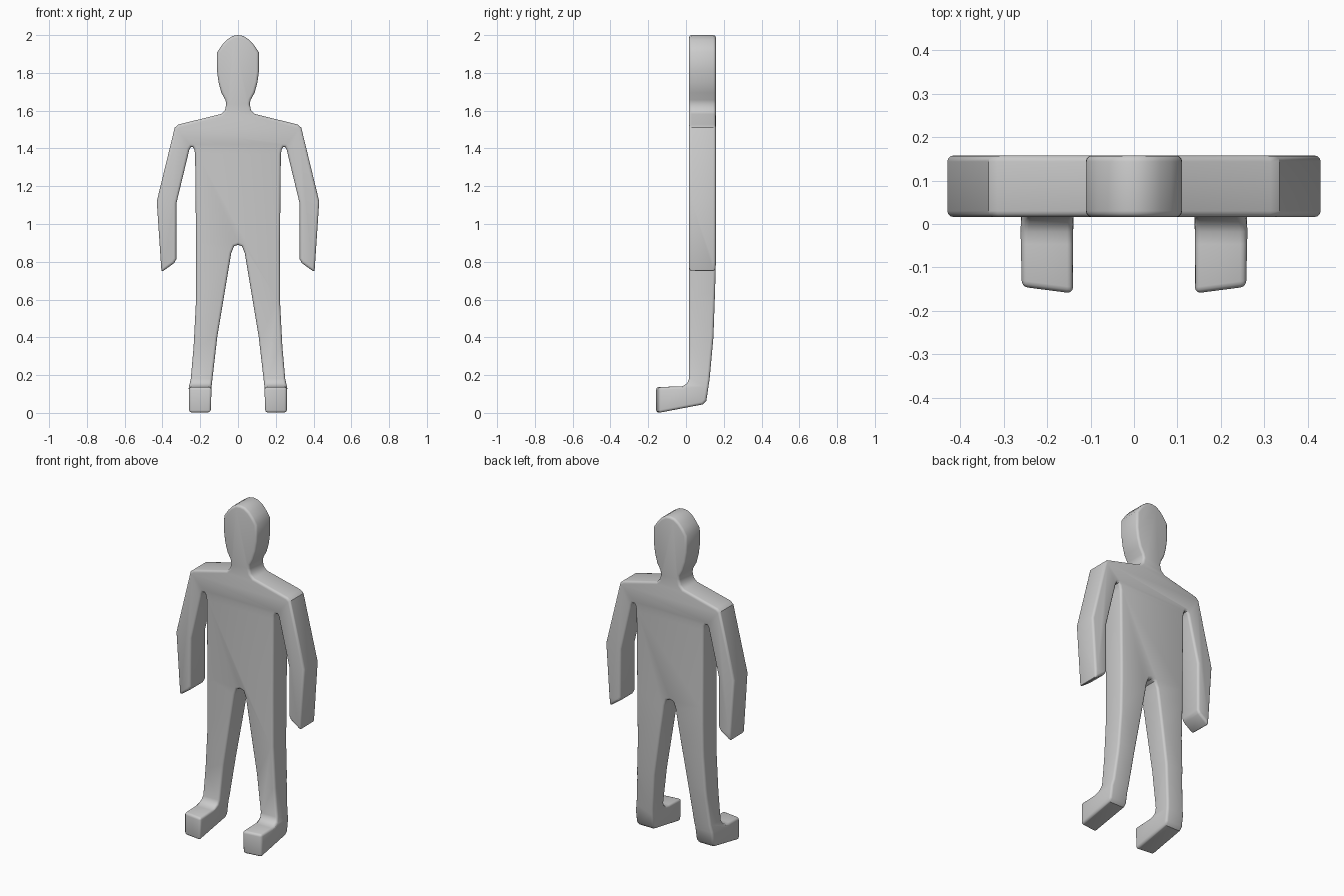
import bpy, bmesh
from mathutils import Vector

if "Cube" in bpy.data.objects:
    bpy.data.objects.remove(bpy.data.objects["Cube"])


def prism(name, points, direction):
    """Closed 3D outline extruded along a vector."""
    bm = bmesh.new()
    face = bm.faces.new([bm.verts.new(p) for p in points])
    ext = bmesh.ops.extrude_face_region(bm, geom=[face])
    verts = [g for g in ext["geom"] if isinstance(g, bmesh.types.BMVert)]
    bmesh.ops.translate(bm, verts=verts, vec=Vector(direction))
    bmesh.ops.recalc_face_normals(bm, faces=bm.faces)
    mesh = bpy.data.meshes.new(name)
    bm.to_mesh(mesh)
    bm.free()
    obj = bpy.data.objects.new(name, mesh)
    bpy.context.collection.objects.link(obj)
    return obj


# Right half of the front silhouette (x, z), crown to crotch
half = [
    (0, 2.0), (0.03, 1.995), (0.06, 1.975), (0.085, 1.947), (0.11, 1.91),
    (0.111, 1.81), (0.103, 1.75), (0.088, 1.695), (0.067, 1.657),
    (0.062, 1.635), (0.069, 1.603), (0.09, 1.582),          # neck
    (0.315, 1.527), (0.335, 1.51), (0.43, 1.12),            # shoulder, elbow
    (0.405, 0.745), (0.338, 0.793), (0.326, 0.815),         # hand
    (0.326, 1.11), (0.262, 1.375), (0.257, 1.395),
    (0.249, 1.408), (0.24, 1.408), (0.232, 1.396), (0.227, 1.37),  # armpit
    (0.222, 0.9), (0.222, 0.6), (0.235, 0.35), (0.25, 0.18),
    (0.259, 0.14), (0.259, -0.1), (0.147, -0.1), (0.14, 0.14),     # foot
    (0.11, 0.40), (0.036, 0.845), (0.021, 0.882), (0, 0.89),
]
outline = half + [(-x, z) for x, z in reversed(half[1:-1])]

# Side silhouette (y, z): flat slab with tapered calves and forward feet
side = [
    (0.016, 2.1), (0.016, 0.18), (0.006, 0.157), (-0.018, 0.141),
    (-0.16, 0.136), (-0.16, 0.0), (0.09, 0.045), (0.108, 0.065),
    (0.125, 0.18), (0.145, 0.4), (0.154, 0.65), (0.158, 0.8), (0.158, 2.1),
]

body = prism("body", [(x, -0.3, z) for x, z in outline], (0, 0.6, 0))
cutter = prism("side_cutter", [(-0.6, y, z) for y, z in side], (1.2, 0, 0))
cutter.hide_render = True

bpy.context.view_layer.objects.active = body
body.select_set(True)

# Body is the overlap of both silhouettes
cut = body.modifiers.new("side_shape", "BOOLEAN")
cut.operation = "INTERSECT"
cut.solver = "EXACT"
cut.object = cutter
bpy.ops.object.modifier_apply(modifier=cut.name)
bpy.data.objects.remove(cutter)

# Slanted toes
for v in body.data.vertices:
    if v.co.y < -0.1:
        v.co.y += (abs(v.co.x) - 0.14) * 0.13

# Rounded rims
bev = body.modifiers.new("rounded_edges", "BEVEL")
bev.width = 0.014
bev.segments = 3
bev.limit_method = "ANGLE"
bev.angle_limit = 1.15
bev.use_clamp_overlap = False
bpy.ops.object.modifier_apply(modifier=bev.name)
bpy.ops.object.shade_smooth_by_angle(angle=0.6)
